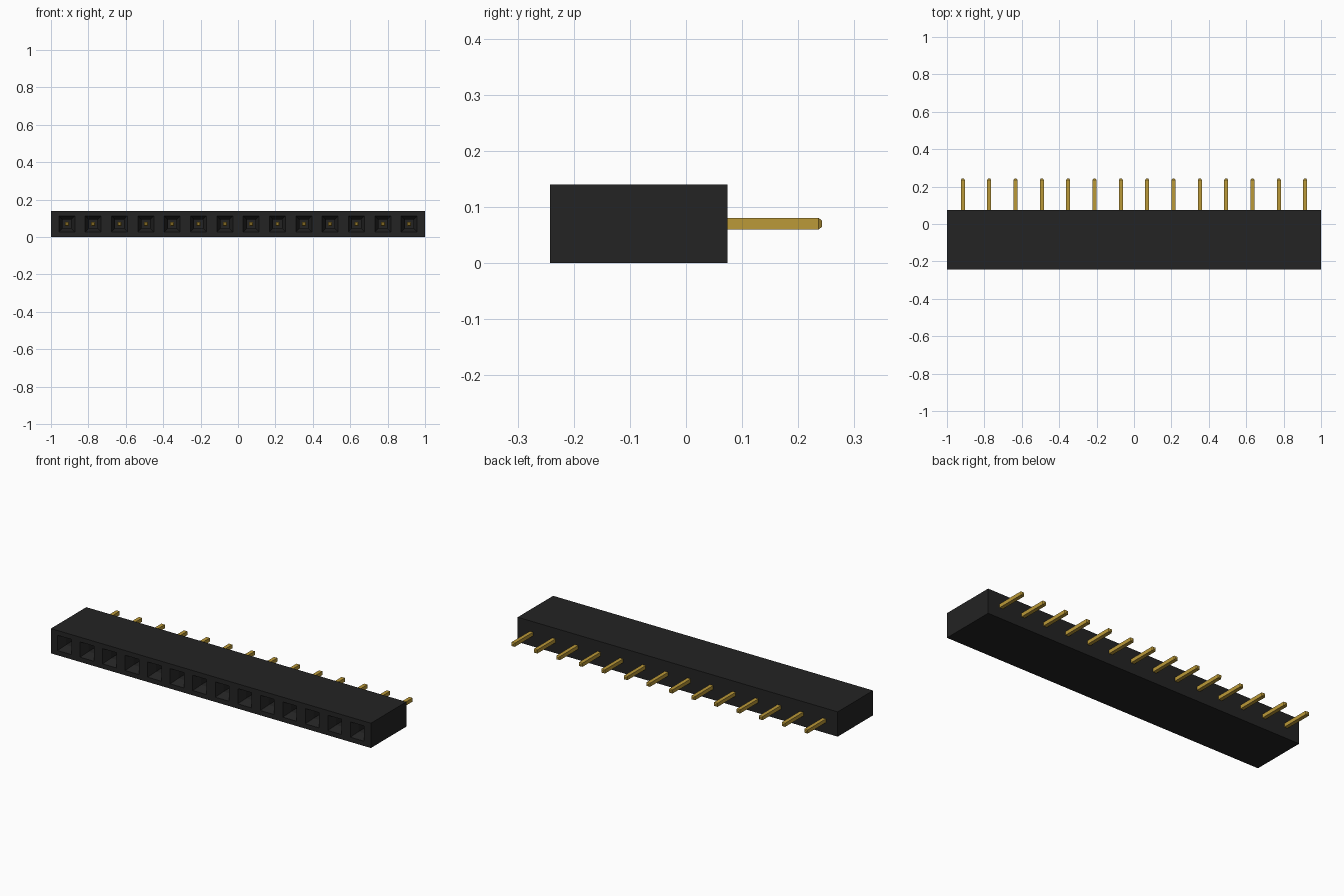
import bpy
import bmesh

cube = bpy.data.objects.get("Cube")
if cube:
    bpy.data.objects.remove(cube, do_unlink=True)

COUNT = 14
PITCH = 0.1408
HEIGHT = 0.14
MID = HEIGHT / 2
FRONT, BACK = -0.242, 0.074
centres = [(i - (COUNT - 1) / 2) * PITCH for i in range(COUNT)]


def material(name, colour):
    mat = bpy.data.materials.new(name)
    mat.use_nodes = True
    mat.diffuse_color = colour
    mat.node_tree.nodes["Principled BSDF"].inputs["Base Color"].default_value = colour
    return mat


def ring(bm, x0, x1, z0, z1, y):
    return [bm.verts.new((x, y, z)) for x, z in ((x0, z0), (x1, z0), (x1, z1), (x0, z1))]


def square(bm, x, half, y):
    return ring(bm, x - half, x + half, MID - half, MID + half, y)


def bridge(bm, a, b, skip=()):
    for i in range(4):
        if i not in skip:
            j = (i + 1) % 4
            bm.faces.new((a[i], a[j], b[j], b[i]))


def finish(bm, name, mat):
    bmesh.ops.remove_doubles(bm, verts=bm.verts, dist=0.0001)
    bmesh.ops.recalc_face_normals(bm, faces=bm.faces)
    mesh = bpy.data.meshes.new(name)
    bm.to_mesh(mesh)
    bm.free()
    mesh.materials.append(mat)
    obj = bpy.data.objects.new(name, mesh)
    bpy.context.collection.objects.link(obj)
    return obj


black = material("black plastic", (0.017, 0.017, 0.017, 1))
gold = material("gold metal", (0.5, 0.32, 0.04, 1))

# Housing: one cell per contact, each with a tapered socket in the front
bm = bmesh.new()
for i, x in enumerate(centres):
    first, last = i == 0, i == COUNT - 1
    x0 = -1 if first else x - PITCH / 2
    x1 = 1 if last else x + PITCH / 2
    back = ring(bm, x0, x1, 0, HEIGHT, BACK)
    front = ring(bm, x0, x1, 0, HEIGHT, FRONT)
    rim = square(bm, x, 0.043, FRONT)
    throat = square(bm, x, 0.023, FRONT + 0.045)
    floor = square(bm, x, 0.023, FRONT + 0.16)
    shared = [side for side, end in ((1, last), (3, first)) if not end]
    bm.faces.new(back)
    bridge(bm, back, front, shared)
    bridge(bm, front, rim)
    bridge(bm, rim, throat)
    bridge(bm, throat, floor)
    bm.faces.new(floor)
finish(bm, "housing", black)

# Square pins with chamfered tips at both ends
for i, x in enumerate(centres):
    bm = bmesh.new()
    profile = ((-0.13, 0.005), (-0.124, 0.0105), (0.236, 0.0105), (0.242, 0.006))
    rings = [square(bm, x, half, y) for y, half in profile]
    for a, b in zip(rings, rings[1:]):
        bridge(bm, a, b)
    bm.faces.new(rings[0])
    bm.faces.new(rings[-1])
    finish(bm, f"pin_{i + 1}", gold)
